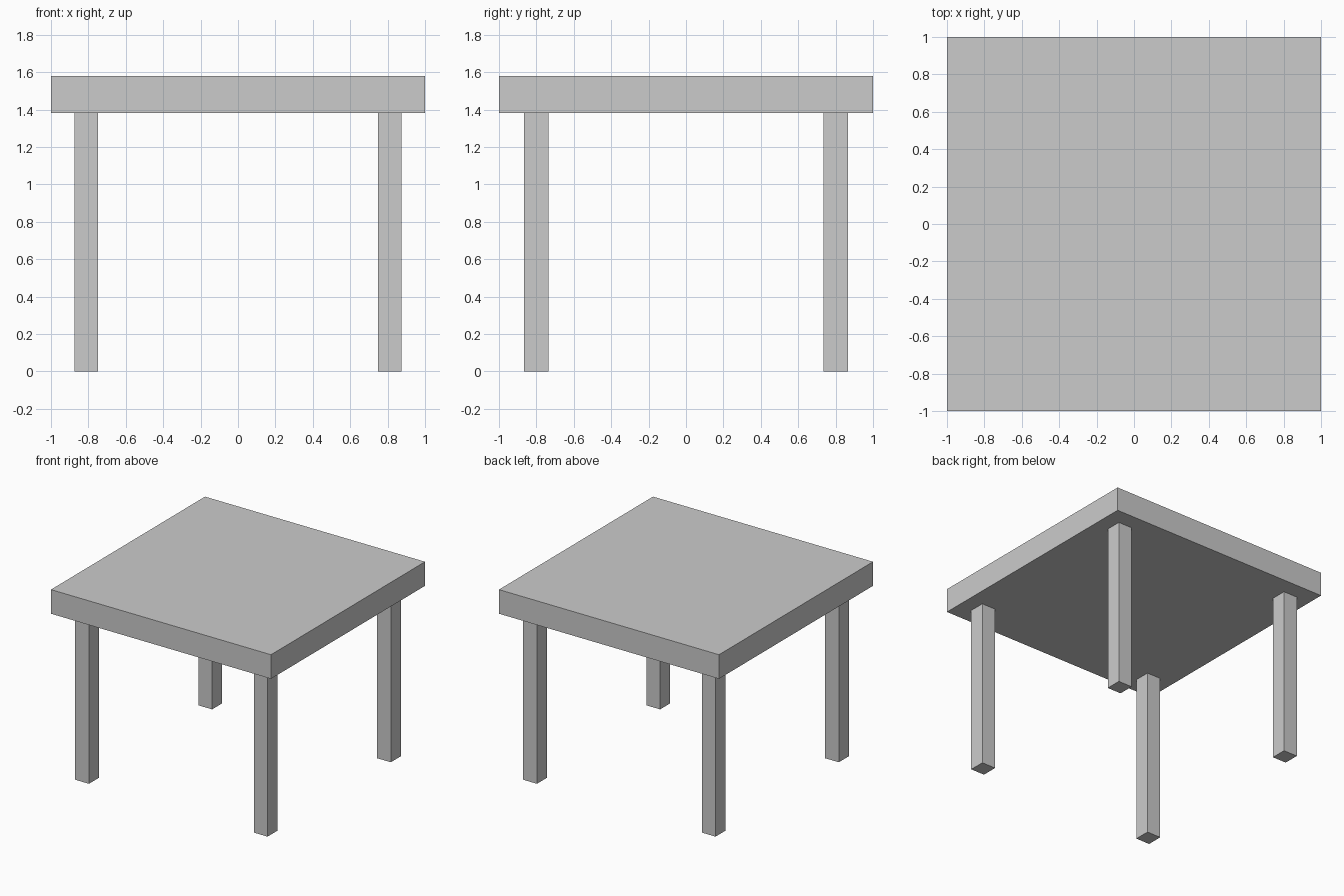
import bpy

if "Cube" in bpy.data.objects:
    bpy.data.objects.remove(bpy.data.objects["Cube"])


def box(name, center, size):
    """Flat-faced box with its dimensions baked into the mesh."""
    bpy.ops.mesh.primitive_cube_add(size=1, location=center)
    obj = bpy.context.object
    obj.name = name
    obj.scale = size
    bpy.ops.object.transform_apply(location=False, rotation=False, scale=True)
    return obj


HEIGHT = 1.58
TOP_THICKNESS = 0.198
LEG_HEIGHT = HEIGHT - TOP_THICKNESS

# Thick square slab
box("table_top", (0, 0, HEIGHT - TOP_THICKNESS / 2), (2, 2, TOP_THICKNESS))

# Four square legs, set in from the corners
for y_name, y_sign in (("front", -1), ("back", 1)):
    for x_name, x_sign in (("left", -1), ("right", 1)):
        box(f"{y_name}_{x_name}_leg",
            (x_sign * 0.812, y_sign * 0.8, LEG_HEIGHT / 2),
            (0.125, 0.13, LEG_HEIGHT))
